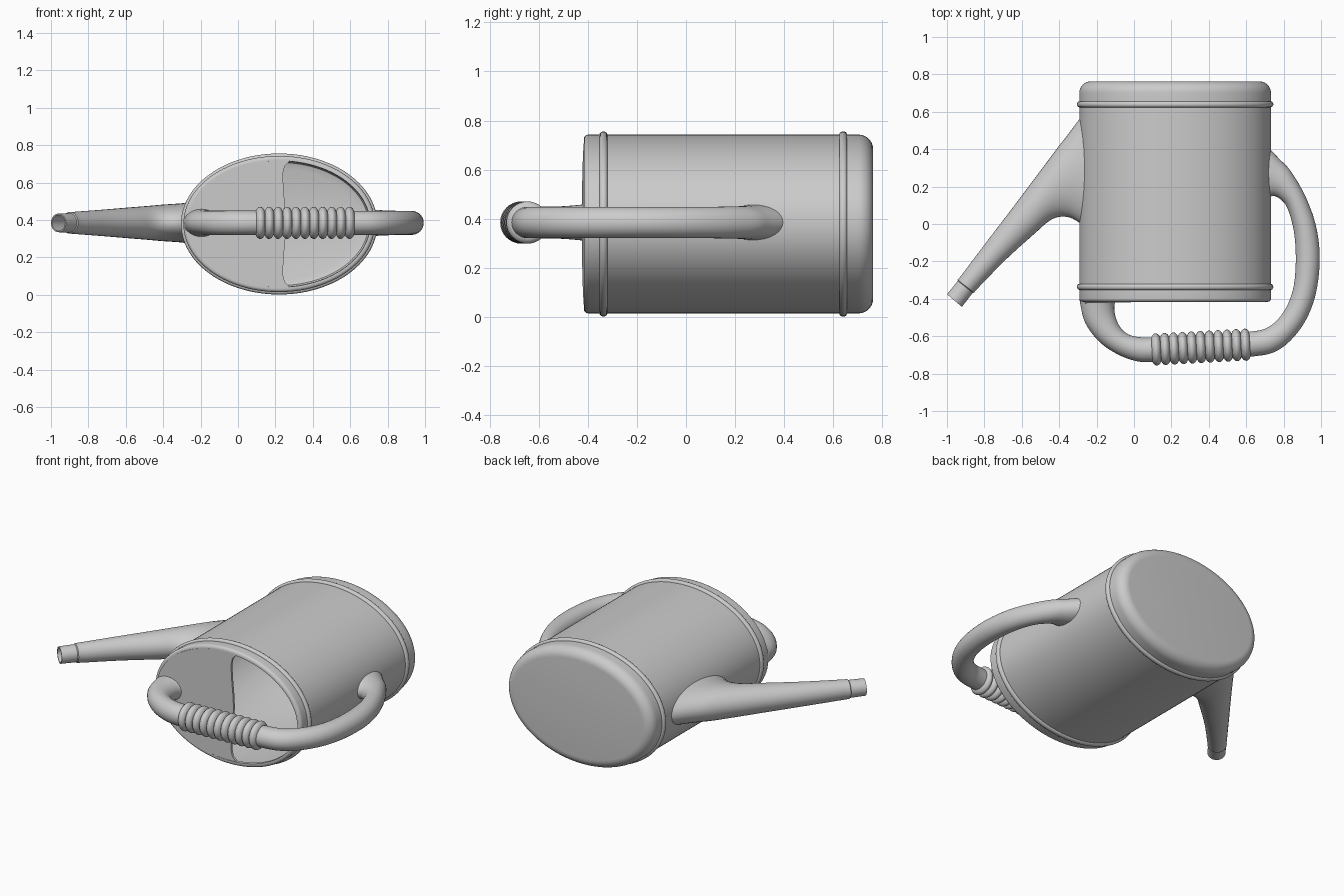
import bpy, bmesh, math
from mathutils import Vector

if "Cube" in bpy.data.objects:
    bpy.data.objects.remove(bpy.data.objects["Cube"])

CX, CZ = 0.22, 0.379       # body axis
A, B = 0.512, 0.364        # body ellipse half-axes
HZ = 0.385                 # height of handle and spout


def finish(name, bm, angle=35):
    bmesh.ops.recalc_face_normals(bm, faces=bm.faces)
    me = bpy.data.meshes.new(name)
    bm.to_mesh(me)
    bm.free()
    ob = bpy.data.objects.new(name, me)
    bpy.context.collection.objects.link(ob)
    bpy.ops.object.select_all(action='DESELECT')
    ob.select_set(True)
    bpy.context.view_layer.objects.active = ob
    bpy.ops.object.shade_smooth_by_angle(angle=math.radians(angle))
    return ob


def loft(name, sections, z, n=32):
    """Skin elliptical rings given as (px, py, qx, qy, rz): two opposite rim points and a z radius."""
    bm = bmesh.new()
    rings = []
    for px, py, qx, qy, rz in sections:
        c = Vector(((px + qx) / 2, (py + qy) / 2, z))
        u = Vector(((px - qx) / 2, (py - qy) / 2, 0))
        w = Vector((0, 0, rz))
        rings.append([bm.verts.new(c + u * math.cos(t) + w * math.sin(t))
                      for t in (2 * math.pi * i / n for i in range(n))])
    for r, s in zip(rings, rings[1:]):
        for i in range(n):
            j = (i + 1) % n
            bm.faces.new((r[i], r[j], s[j], s[i]))
    bm.faces.new(rings[0])
    bm.faces.new(rings[-1])
    return finish(name, bm)


def smooth(pts, k=6):
    """Catmull-Rom through tuples of any length."""
    p = [pts[0]] + pts + [pts[-1]]
    out = []
    for a, b, c, d in zip(p, p[1:], p[2:], p[3:]):
        for i in range(k):
            t = i / k
            out.append(tuple(0.5 * (2 * y + (z - x) * t + (2 * x - 5 * y + 4 * z - w) * t * t
                                    + (3 * y - x - 3 * z + w) * t ** 3)
                             for x, y, z, w in zip(a, b, c, d)))
    return out + [pts[-1]]


def arc(y, inset, r, sign, k=8):
    """Rounded body edge: from the flat end (inset r) to the side wall (inset 0)."""
    return [(y - sign * r * (1 - math.cos(t)), inset + r * (1 - math.sin(t)))
            for t in (math.pi / 2 * i / k for i in range(k + 1))]


def bead(y, r=0.016, h=0.013, k=8):
    return [(y + r * math.cos(math.pi * i / k), -h * math.sin(math.pi * i / k)) for i in range(k + 1)]


# Body: hollow oval can lying on its side, with rounded base and two beads
profile = arc(0.762, 0, 0.06, 1) + bead(0.64) + bead(-0.336)
profile += arc(-0.416, 0, 0.018, -1, 5)[::-1]
profile += [(-0.416, 0.026), (-0.400, 0.028), (-0.395, 0.018), (0.69, 0.018), (0.73, 0.035), (0.742, 0.07)]
loft("body", [(CX + A - d, y, CX - A + d, y, B - d) for y, d in profile], CZ, 112)

# Top plate: covers the left half, leaving a filling opening on the right
bm = bmesh.new()
pa, pb = A - 0.022, B - 0.022
t0 = math.acos(0.06 / pa)
outline = []
for i in range(49):
    t = t0 + (2 * math.pi - 2 * t0) * i / 48
    outline.append((CX + pa * math.cos(t), CZ + pb * math.sin(t)))
edge = [(0.25, -0.31), (0.24, -0.27), (0.243, -0.19), (0.253, -0.08), (0.257, 0)]
outline += [(x, CZ + z) for x, z in edge] + [(x, CZ - z) for x, z in edge[-2::-1]]
front = [bm.verts.new((x, -0.412 - 0.012 * (0.27 - x) / 0.54, z)) for x, z in outline]
back = [bm.verts.new((x, -0.398, z)) for x, z in outline]
bm.faces.new(front)
bm.faces.new(back[::-1])
for i in range(len(front)):
    j = (i + 1) % len(front)
    bm.faces.new((front[i], back[i], back[j], front[j]))
finish("top_plate", bm)

# Handle: from the top plate around to the side wall (outer and inner rim points)
loft("handle", smooth([
    (-0.29, -0.40, -0.09, -0.40, 0.078), (-0.287, -0.43, -0.105, -0.435, 0.072),
    (-0.26, -0.53, -0.10, -0.49, 0.066), (-0.19, -0.625, -0.075, -0.55, 0.065),
    (-0.10, -0.69, -0.03, -0.59, 0.065), (0.0, -0.73, 0.03, -0.605, 0.065),
    (0.10, -0.738, 0.10, -0.607, 0.065), (0.36, -0.724, 0.36, -0.592, 0.064),
    (0.62, -0.71, 0.61, -0.577, 0.064),
    (0.77, -0.675, 0.72, -0.55, 0.064), (0.89, -0.56, 0.80, -0.47, 0.064),
    (0.965, -0.40, 0.85, -0.35, 0.064), (0.993, -0.20, 0.865, -0.20, 0.064),
    (0.975, -0.02, 0.855, -0.04, 0.064), (0.92, 0.14, 0.82, 0.085, 0.064),
    (0.84, 0.28, 0.78, 0.135, 0.066), (0.775, 0.35, 0.745, 0.15, 0.068),
    (0.717, 0.41, 0.717, 0.14, 0.072)]), HZ)

# Grip: ribbed sleeve on the straight part of the handle
RIBS = 11
grip = []
for i in range(RIBS * 10 + 1):
    f = i / (RIBS * 10)
    x, y = 0.095 + 0.525 * f, -0.672 + 0.028 * f
    r = 0.064 + 0.022 * abs(math.sin(math.pi * f * RIBS)) ** 0.7
    grip.append((x + 0.05 * r, y - r, x - 0.05 * r, y + r, r))
loft("grip", grip, HZ)

# Spout: flared root, long taper, small collar and an open hollow tip
cone = smooth([
    (-0.262, 0.60, -0.262, -0.015, 0.112), (-0.30, 0.55, -0.30, 0.012, 0.105),
    (-0.36, 0.47, -0.345, 0.035, 0.101), (-0.42, 0.393, -0.40, 0.038, 0.097),
    (-0.50, 0.285, -0.455, 0.015, 0.091), (-0.62, 0.125, -0.53, -0.05, 0.083),
    (-0.78, -0.085, -0.685, -0.19, 0.07), (-0.935, -0.29, -0.848, -0.357, 0.058)])
tip = [(-0.943, -0.298, -0.855, -0.367, 0.058), (-0.942, -0.304, -0.862, -0.368, 0.052),
       (-1.0, -0.376, -0.92, -0.443, 0.050), (-0.994, -0.381, -0.926, -0.438, 0.043),
       (-0.90, -0.264, -0.84, -0.314, 0.043)]
loft("spout", cone + tip, HZ)
